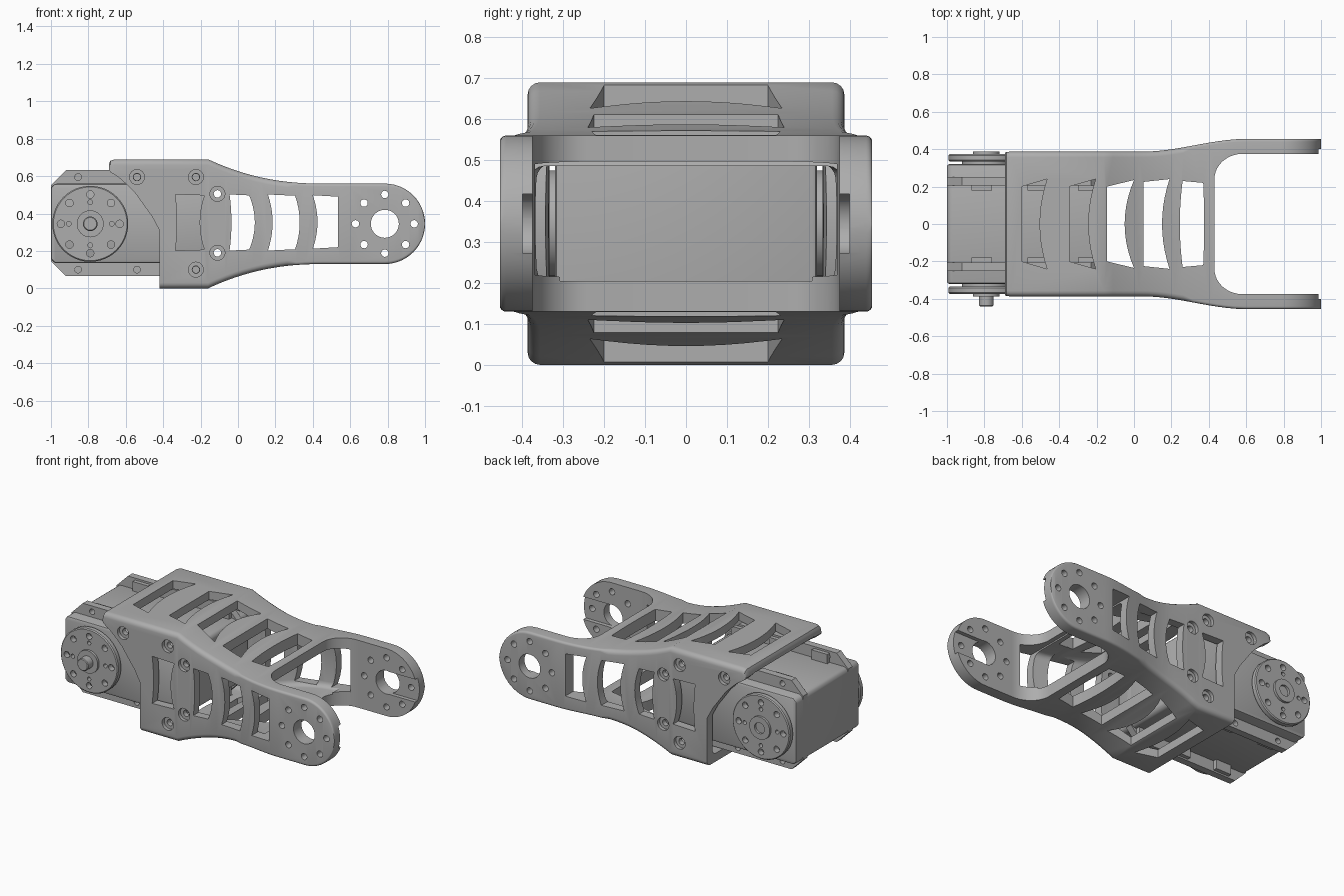
import bpy, bmesh, math
from mathutils import Vector

cube = bpy.data.objects.get("Cube")
if cube:
    bpy.data.objects.remove(cube)

grey = bpy.data.materials.new("plain_grey")
grey.use_nodes = True
COLOUR = (0.42, 0.42, 0.42, 1)
grey.diffuse_color = COLOUR
grey.node_tree.nodes["Principled BSDF"].inputs["Base Color"].default_value = COLOUR

MID = 0.345          # height of the centre line
TIP = 0.785          # x of the arm and horn axes (mirrored sign)


def to_object(name, bm):
    bmesh.ops.recalc_face_normals(bm, faces=bm.faces)
    mesh = bpy.data.meshes.new(name)
    bm.to_mesh(mesh)
    bm.free()
    mesh.materials.append(grey)
    ob = bpy.data.objects.new(name, mesh)
    bpy.context.collection.objects.link(ob)
    return ob


def apply_mods(ob):
    bpy.ops.object.select_all(action='DESELECT')
    ob.select_set(True)
    bpy.context.view_layer.objects.active = ob
    for m in list(ob.modifiers):
        bpy.ops.object.modifier_apply(modifier=m.name)


def smooth(ob):
    apply_mods(ob)
    bpy.ops.object.shade_smooth_by_angle(angle=math.radians(32))


def bevel(ob, width, segments=2):
    m = ob.modifiers.new("bevel", 'BEVEL')
    m.width, m.segments, m.limit_method = width, segments, 'ANGLE'
    m.angle_limit = math.radians(40)
    apply_mods(ob)


def cut(ob, cutter):
    cutter.hide_render = True
    m = ob.modifiers.new("cut", 'BOOLEAN')
    m.operation, m.solver, m.object = 'DIFFERENCE', 'EXACT', cutter
    apply_mods(ob)
    bpy.data.objects.remove(cutter)


def prism(bm, pts, axis, lo, hi):
    place = {'y': lambda a, b, t: (a, t, b), 'z': lambda a, b, t: (a, b, t)}[axis]
    ends = [[bm.verts.new(place(a, b, t)) for a, b in pts] for t in (lo, hi)]
    bridge(bm, ends)


def bridge(bm, rings):
    n = len(rings[0])
    for r, s in zip(rings, rings[1:]):
        for i in range(n):
            j = (i + 1) % n
            bm.faces.new((r[i], r[j], s[j], s[i]))
    bm.faces.new(rings[0][::-1])
    bm.faces.new(rings[-1])


def prisms(name, shapes, axis, lo, hi):
    bm = bmesh.new()
    for pts in shapes:
        prism(bm, pts, axis, lo, hi)
    return to_object(name, bm)


def circle(cx, cz, r, n=24):
    return [(cx + r * math.cos(math.tau * i / n), cz + r * math.sin(math.tau * i / n))
            for i in range(n)]


def ring(cx, cz, ring_r, r, count):
    return [circle(cx + ring_r * math.cos(math.tau * i / count),
                   cz + ring_r * math.sin(math.tau * i / count), r, 12) for i in range(count)]


def rect(x0, x1, z0, z1):
    return [(x0, z0), (x1, z0), (x1, z1), (x0, z1)]


def octagon(x0, x1, z0, z1, c):
    return [(x0 + c, z0), (x1 - c, z0), (x1, z0 + c), (x1, z1 - c),
            (x1 - c, z1), (x0 + c, z1), (x0, z1 - c), (x0, z0 + c)]


def window(xl, xr, bulge_l, bulge_r, hl, hr, mid):
    """Opening whose left and right edges bow by the given amounts."""
    s = [i / 5 - 1 for i in range(11)]
    return ([(xl + bulge_l * (1 - t * t), mid - t * hl) for t in s] +
            [(xr + bulge_r * (1 - t * t), mid + t * hr) for t in s])


# Bracket outline: half height and half width along its length
def half_height(x):
    if x > TIP:
        return math.sqrt(max(0.215 ** 2 - (x - TIP) ** 2, 0.0001))
    t = min(max((x + 0.16) / 0.61, 0), 1)
    return 0.215 + 0.13 * (1 - t) ** 2.2


def half_width(x):
    t = min(max((x - 0.05) / 0.55, 0), 1)
    return 0.387 + 0.068 * t * t * (3 - 2 * t)


def wall(x):
    return 0.053 + 0.022 * min(max((x + 0.16) / 0.5, 0), 1)


def loft(name, sections):
    """Rounded rectangles (x, half width, bottom, top, radius) joined along x."""
    bm = bmesh.new()
    rings = []
    for x, w, lo, hi, r in sections:
        r = min(r, (hi - lo) * 0.45)
        loop = []
        for k, (sy, cz) in enumerate(((1, hi - r), (-1, hi - r), (-1, lo + r), (1, lo + r))):
            for i in range(5):
                a = (k + i / 4) * math.pi / 2
                loop.append(bm.verts.new((x, sy * (w - r) + r * math.cos(a), cz + r * math.sin(a))))
        rings.append(loop)
    bridge(bm, rings)
    return to_object(name, bm)


body_x = [-0.66, -0.16] + [-0.16 + 0.047 * i for i in range(1, 17)]
tip_x = [TIP + 0.215 * math.sin(math.pi / 2 * i / 14) for i in range(15)]
outer = [(-0.69, 0.38, 0, 0.665, 0.03), (-0.682, 0.385, 0, 0.682, 0.03)]
for x in body_x + tip_x:
    h = half_height(x)
    outer.append((x, half_width(x), MID - h, MID + h, 0.03 if x < 0.3 else 0.015))
bracket = loft("bracket", outer)

# Hollow inside and the fork opening
inner = []
for x in [-0.75, -0.16] + [-0.16 + 0.047 * i for i in range(1, 14)]:
    h = half_height(x) - wall(x)
    inner.append((x, half_width(x) - 0.054, MID - h, MID + h, 0.035))
cut(bracket, loft("cavity_cutter", inner))
arc = [(0.58 - 0.15 * math.cos(a), 0.24 + 0.135 * math.sin(a))
       for a in [math.pi / 2 * i / 10 for i in range(11)]] + [(1.1, 0.375)]
fork = arc + [(x, -y) for x, y in reversed(arc)]
cut(bracket, prisms("fork_cutter", [fork], 'z', -0.2, 1))

# Sweeping cut-away at the servo end
sweep = [(-0.8, -0.1), (-0.42, -0.1), (-0.42, 0.31), (-0.46, 0.385), (-0.5, 0.44),
         (-0.55, 0.51), (-0.6, 0.56), (-0.64, 0.595), (-0.68, 0.62), (-0.7, 0.645), (-0.8, 0.645)]
cut(bracket, prisms("sweep_cutter", [sweep], 'y', -0.6, 0.6))

# Curved windows in the side walls, then in the top and bottom walls
side = [window(-0.335, -0.18, 0.01, -0.025, 0.15, 0.145, 0.352),
        window(-0.045, 0.06, 0.01, 0.03, 0.15, 0.145, 0.352),
        window(0.16, 0.305, 0.025, 0.025, 0.15, 0.143, 0.352),
        window(0.4, 0.535, 0.025, 0, 0.143, 0.135, 0.355)]
cut(bracket, prisms("side_window_cutter", side, 'y', -0.6, 0.6))
top = [window(-0.6, -0.465, 0, -0.04, 0.2, 0.24, 0),
       window(-0.345, -0.205, 0, -0.04, 0.2, 0.24, 0),
       window(-0.145, 0, 0, -0.05, 0.2, 0.235, 0),
       window(0.05, 0.19, 0, -0.04, 0.225, 0.24, 0),
       window(0.26, 0.37, -0.015, 0.005, 0.23, 0.22, 0)]
cut(bracket, prisms("top_window_cutter", top, 'z', -0.2, 1))

# Arm holes, inner slots and counterbored screw holes
bolts = [(-0.54, 0.595), (-0.225, 0.595), (-0.11, 0.505), (-0.11, 0.19), (-0.225, 0.1)]
holes = [circle(TIP, MID, 0.075, 32)] + ring(TIP, MID, 0.157, 0.02, 8)
holes += [circle(x, z, 0.02, 16) for x, z in bolts]
cut(bracket, prisms("hole_cutter", holes, 'y', -0.6, 0.6))
for s in (-1, 1):
    bores = [circle(x, z, 0.04) for x, z in bolts]
    cut(bracket, prisms("bore_cutter", bores, 'y', *sorted((s * 0.365, s * 0.6))))
    slot = [rect(TIP, 1.1, MID - 0.072, MID + 0.072)]
    cut(bracket, prisms("slot_cutter", slot, 'y', *sorted((s * 0.3, s * 0.4))))
smooth(bracket)

# Servo case
case = prisms("servo_case", [octagon(-1, -0.15, 0.135, 0.56, 0.02)], 'y', -0.32, 0.32)
bevel(case, 0.012)
smooth(case)

for s, label in ((-1, "front"), (1, "back")):
    def span(a, b):
        return sorted((s * a, s * b))

    # Mounting flange with screw holes and lugs
    flange = prisms(label + "_flange", [octagon(-1, -0.15, 0.065, 0.632, 0.08)], 'y', *span(0.205, 0.25))
    screws = [circle(x, z, 0.018, 14) for x in (-0.855, -0.54, -0.225) for z in (0.1, 0.595)]
    cut(flange, prisms("screw_cutter", screws, 'y', -0.6, 0.6))
    smooth(flange)
    lugs = [rect(x, x + 0.11, z, z + 0.07) for x in (-0.87, -0.57, -0.3) for z in (0.075, 0.55)]
    smooth(prisms(label + "_lugs", lugs, 'y', *span(0.18, 0.206)))

    # Output horn on its boss
    smooth(prisms(label + "_boss", [circle(-0.79, MID, 0.13, 32)], 'y', *span(0.31, 0.34)))
    horn = prisms(label + "_horn", [circle(-0.79, MID, 0.203, 48)], 'y', *span(0.335, 0.373))
    bevel(horn, 0.006, 1)
    pins = ring(-0.79, MID, 0.157, 0.02, 8) + ring(-0.79, MID, 0.115, 0.013, 4)
    cut(horn, prisms("pin_cutter", pins, 'y', -0.6, 0.6))
    smooth(horn)
    hub = prisms(label + "_hub", [circle(-0.79, MID, 0.072, 32)], 'y', *span(0.36, 0.388))
    if s > 0:
        cut(hub, prisms("recess_cutter", [circle(-0.79, MID, 0.035)], 'y', 0.37, 0.5))
    smooth(hub)

shaft = prisms("front_shaft", [circle(-0.79, MID, 0.039)], 'y', -0.44, -0.38)
bevel(shaft, 0.005, 1)
smooth(shaft)
